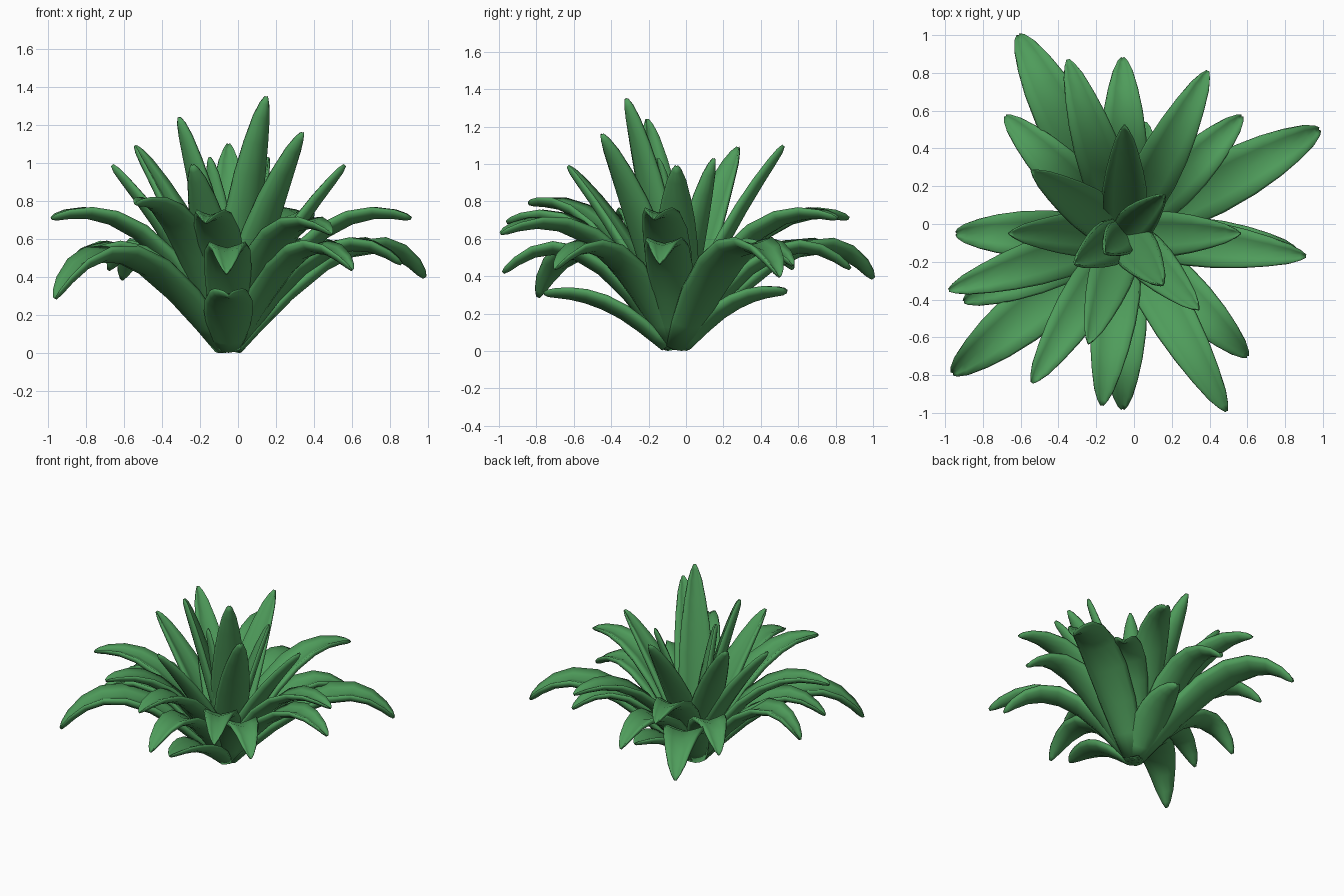
import bpy, bmesh, math
from mathutils import Vector

if "Cube" in bpy.data.objects:
    bpy.data.objects.remove(bpy.data.objects["Cube"])

green = bpy.data.materials.new("leaf green")
green.diffuse_color = (0.078, 0.335, 0.105, 1)
green.use_nodes = True
green.node_tree.nodes["Principled BSDF"].inputs["Base Color"].default_value = green.diffuse_color

CENTRE = Vector((-0.05, -0.055, 0.033))
# gutter-shaped leaf cross-section (unit half width): concave top, rounded keel
SECTION = [(-.92, .26), (-.5, .1), (0, -.03), (.5, .1), (.92, .26),
           (1, .1), (.86, -.1), (.5, -.28), (0, -.38), (-.5, -.28), (-.86, -.1), (-1, .1)]
# along the leaf: (position, width factor, thickness factor)
PROFILE = [(0, .5, .6), (.08, .7, .8), (.2, .9, .95), (.36, 1, 1), (.52, .96, 1),
           (.67, .82, .92), (.8, .63, .8), (.91, .42, .64), (.97, .22, .48), (1, .07, .22)]


def leaf(name, tip, half, start, reach, rise):
    """Sweep the gutter section along an arching curve from the crown to the tip."""
    tip = Vector(tip)
    out = Vector((tip.x - CENTRE.x, tip.y - CENTRE.y, 0))
    p0 = CENTRE + out.normalized() * start
    p1 = Vector((CENTRE.x + out.x * reach, CENTRE.y + out.y * reach, rise))
    side = Vector((-out.y, out.x, 0)).normalized()
    bm = bmesh.new()
    rings = []
    for t, w, h in PROFILE:
        p = p0 * (1 - t) ** 2 + p1 * 2 * t * (1 - t) + tip * t * t
        tangent = ((p1 - p0) * (1 - t) + (tip - p1) * t).normalized()
        normal = tangent.cross(side)
        rings.append([bm.verts.new(p + side * u * half * w + normal * v * half * h)
                      for u, v in SECTION])
    n = len(SECTION)
    for a, b in zip(rings, rings[1:]):
        for i in range(n):
            bm.faces.new((a[i], a[(i + 1) % n], b[(i + 1) % n], b[i]))
    bm.faces.new(rings[0])
    bm.faces.new(rings[-1])
    bmesh.ops.recalc_face_normals(bm, faces=bm.faces)
    for f in bm.faces:
        f.smooth = True
    me = bpy.data.meshes.new(name)
    bm.to_mesh(me)
    bm.free()
    me.materials.append(green)
    ob = bpy.data.objects.new(name, me)
    bpy.context.collection.objects.link(ob)
    return ob


# each group: half width, start offset, control reach, control height rule, leaf tips
GROUPS = {
    "heart_leaf": (.10, -.02, .35, lambda z: .55 * z, [(.16, .15, 1.04), (-.15, -.15, 1.04)]),
    "upright_leaf": (.122, -.01, .35, lambda z: .57 * z, [
        (.15, -.32, 1.36), (-.31, -.21, 1.25), (.34, -.45, 1.17), (-.05, .52, 1.11),
        (-.54, .28, 1.10), (.56, -.05, 1.0), (-.66, -.05, 1.0), (-.24, -.63, 1.0)]),
    "arching_leaf": (.126, .02, .48, lambda z: .91, [
        (-.98, -.35, .72), (.91, -.17, .72), (-.17, -.96, .70), (-.35, .87, .72),
        (.39, .81, .72), (.49, -.99, .64), (-.54, -.84, .80)]),
    "lower_leaf": (.125, .04, .58, lambda z: .84, [
        (-.06, -.98, .43), (.60, -.70, .45), (-.90, -.41, .44),
        (.86, -.14, .48), (-.68, .57, .45), (.57, .57, .47), (-.06, .88, .45)]),
    "sweeping_leaf": (.125, .04, .68, lambda z: .88, [(-.94, -.05, .40)]),
    "drooping_leaf": (.148, .04, .67, lambda z: .90, [
        (-.96, -.79, .30), (-.61, 1.0, .40), (.98, .50, .41)]),
    "bottom_leaf": (.13, .05, .5, lambda z: .37, [(-.05, -.76, .32), (.06, .54, .33)]),
}

leaves = []
for name, (half, start, reach, rule, tips) in GROUPS.items():
    for k, tip in enumerate(tips):
        leaves.append(leaf(f"{name}_{k + 1}", tip, half, start, reach, rule(tip[2])))

# rest the crown on the ground
low = min(v.co.z for ob in leaves for v in ob.data.vertices)
for ob in leaves:
    for v in ob.data.vertices:
        v.co.z -= low
